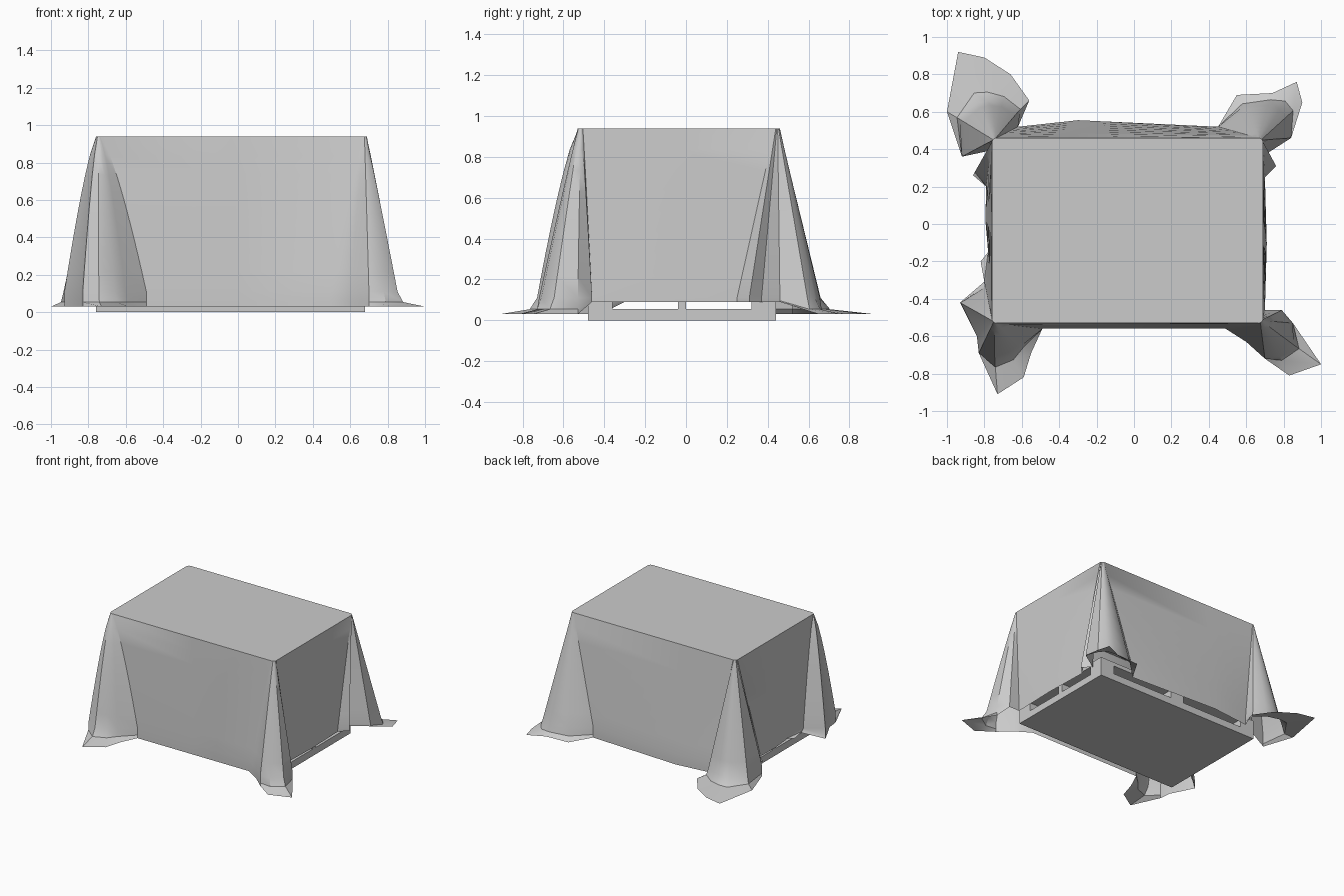
import bpy, bmesh
from math import radians, cos, sin
from mathutils import Vector

cube = bpy.data.objects.get("Cube")
if cube:
    bpy.data.objects.remove(cube, do_unlink=True)

cloth_mat = bpy.data.materials.new("plain_grey")
cloth_mat.use_nodes = True
grey = (0.6, 0.6, 0.6, 1)
cloth_mat.diffuse_color = grey
cloth_mat.node_tree.nodes["Principled BSDF"].inputs["Base Color"].default_value = grey

LEFT, RIGHT, FRONT, BACK, TOP = -0.76, 0.69, -0.53, 0.46, 0.94
ROUND, REACH, ANKLE, SIDE_HEM, FLOOR = 0.025, 0.2, 0.11, 0.09, 0.03
STEPS = 8


def finish(name, bm, smooth=False):
    """Turn a bmesh into a named grey object."""
    bmesh.ops.recalc_face_normals(bm, faces=bm.faces)
    mesh = bpy.data.meshes.new(name)
    bm.to_mesh(mesh)
    bm.free()
    mesh.materials.append(cloth_mat)
    obj = bpy.data.objects.new(name, mesh)
    bpy.context.collection.objects.link(obj)
    if smooth:
        bpy.ops.object.select_all(action='DESELECT')
        obj.select_set(True)
        bpy.context.view_layer.objects.active = obj
        bpy.ops.object.shade_smooth_by_angle(angle=radians(35))


def box(name, low, high):
    """Axis-aligned box between two opposite corners."""
    bm = bmesh.new()
    bmesh.ops.create_cube(bm, size=1)
    low, high = Vector(low), Vector(high)
    for v in bm.verts:
        v.co = (low + high) / 2 + v.co * (high - low)
    finish(name, bm)


def column(top, ankle, hem, power):
    """One vertical line of cloth from the top edge down to the hem."""
    points = []
    for i in range(STEPS + 1):
        t = i / STEPS
        xy = top.lerp(ankle, t ** power)
        points.append(Vector((*xy, TOP + (ANKLE - TOP) * t)))
    # The cloth hangs short along the two ends and reaches the floor elsewhere
    hangs_short = abs(hem.y) < 0.47 and abs(hem.x) < 0.88
    low = SIDE_HEM if hangs_short else FLOOR
    points.append(Vector((*ankle.lerp(hem, 0.2), low + (ANKLE - low) * 0.3)))
    points.append(Vector((*hem, low)))
    return points


def corner_fold(x, y, angle, power, hems):
    """Flared fold: a tight corner opening to an ankle, then spreading to its hem."""
    corner = Vector((x, y))
    centre = Vector((x - ROUND if x > 0 else x + ROUND, y - ROUND if y > 0 else y + ROUND))
    last = len(hems) - 1
    fold = []
    for i, point in enumerate(hems):
        hem = Vector(point)
        a = radians(angle + 90 * i / last)
        top = centre + ROUND * Vector((cos(a), sin(a)))
        arm = hem - corner
        if 0 < i < last and arm.length > REACH:
            arm = arm.normalized() * REACH
        fold.append(column(top, corner + arm, hem, power))
    return fold


# Draped cover: four flared corner folds, counterclockwise
folds = [
    corner_fold(RIGHT, FRONT, -90, 0.95, [
        (.49, -.56), (.6, -.63), (.7, -.72), (.83, -.81), (1, -.75), (.85, -.53), (.79, -.46), (.7, -.46)]),
    corner_fold(RIGHT, BACK, 0, 1, [
        (.7, .25), (.76, .31), (.7, .37), (.84, .46), (.9, .65), (.87, .76), (.74, .7), (.55, .69), (.45, .52)]),
    corner_fold(LEFT, BACK, 90, 1, [
        (-.62, .52), (-.56, .66), (-.66, .8), (-.8, .89), (-.94, .92), (-1, .6), (-.92, .36),
        (-.78, .39), (-.86, .26), (-.79, .2)]),
    corner_fold(LEFT, FRONT, 180, 0.75, [
        (-.78, -.15), (-.82, -.2), (-.79, -.3), (-.93, -.42), (-.84, -.6), (-.83, -.69),
        (-.73, -.91), (-.59, -.82), (-.55, -.69), (-.49, -.56)]),
]
# Bulge of the panel after each fold: where along it, and how far out
bulges = [(0.5, (0.01, 0, 0)), (0.7, (0, 0.035, 0)), (0.5, (-0.01, 0, 0)), (0.5, (0, 0, 0))]

# Flat panels join each fold to the next
columns = []
for k, fold in enumerate(folds):
    columns += fold
    start, end = fold[-1], folds[(k + 1) % len(folds)][0]
    where, out = bulges[k]
    columns.append([p.lerp(q, where) + Vector(out) * min(j / STEPS, 1)
                    for j, (p, q) in enumerate(zip(start, end))])

bm = bmesh.new()
grid = [[bm.verts.new(p) for p in col] for col in columns]
for k, col in enumerate(grid):
    following = grid[(k + 1) % len(grid)]
    for j in range(len(col) - 1):
        bm.faces.new((col[j], col[j + 1], following[j + 1], following[j]))
bm.faces.new([col[0] for col in grid])
finish("draped_cover", bm, smooth=True)

# Pallet: bottom board, nine blocks and deck
box("pallet_base", (LEFT, -0.48, 0), (0.68, 0.44, 0.055))
for i, x in enumerate((-0.7, -0.04, 0.62)):
    for j, y in enumerate((-0.42, -0.02, 0.38)):
        wide = 0.02 if j == 1 else 0.06
        box(f"pallet_block_{i}_{j}", (x - 0.06, y - wide, 0.055), (x + 0.06, y + wide, 0.12))
box("pallet_deck", (LEFT, -0.48, 0.12), (0.68, 0.44, 0.15))
